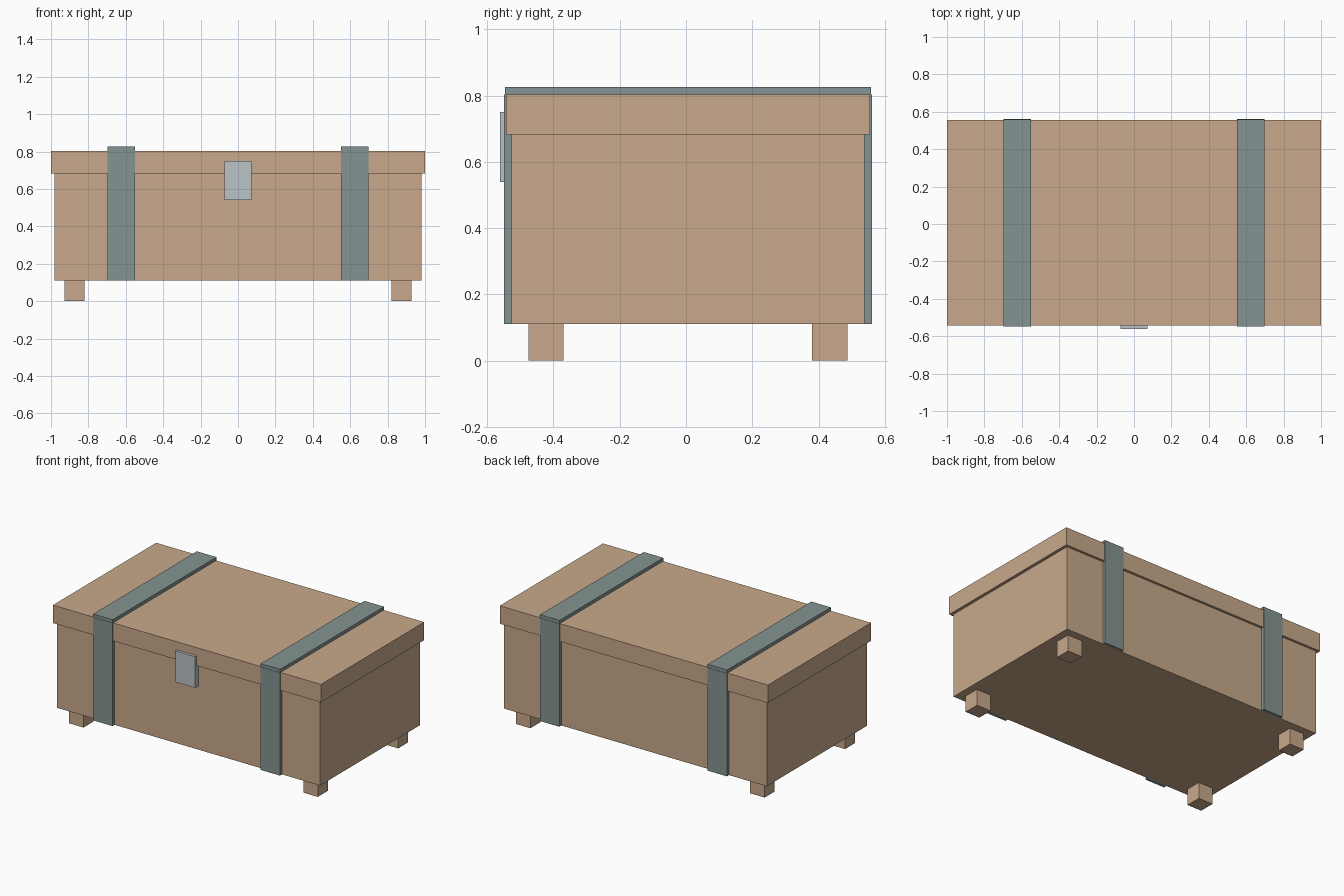
import bpy

if "Cube" in bpy.data.objects:
    bpy.data.objects.remove(bpy.data.objects["Cube"])


def srgb(r, g, b):
    f = lambda c: c / 12.92 if c <= 0.04045 else ((c + 0.055) / 1.055) ** 2.4
    return (f(r / 255), f(g / 255), f(b / 255), 1.0)


def material(name, rgb):
    m = bpy.data.materials.new(name)
    m.diffuse_color = srgb(*rgb)
    m.use_nodes = True
    m.node_tree.nodes["Principled BSDF"].inputs["Base Color"].default_value = m.diffuse_color
    return m


wood = material("tan wood", (200, 169, 139))
iron = material("grey green strap metal", (132, 148, 146))
steel = material("pale latch metal", (186, 195, 199))


def box(name, mat, x, y, z):
    """Box from (min, max) pairs on each axis."""
    bpy.ops.mesh.primitive_cube_add(size=1)
    ob = bpy.context.object
    ob.name = name
    mid = [(a + b) / 2 for a, b in (x, y, z)]
    dim = [b - a for a, b in (x, y, z)]
    for v in ob.data.vertices:
        v.co = [m + c * d for m, c, d in zip(mid, v.co, dim)]
    ob.data.materials.append(mat)
    return ob


CY = 0.006   # chest centre; the latch shifts it slightly back


def span(half, centre=0.0):
    return (centre - half, centre + half)


# Chest body and overhanging lid
box("body", wood, span(0.98), span(0.533, CY), (0.11, 0.683))
box("lid", wood, span(1.0), span(0.55, CY), (0.683, 0.804))

# Four block feet
for sx, xn in ((-1, "left"), (1, "right")):
    for sy, yn in ((-1, "front"), (1, "back")):
        box(f"{yn}_{xn}_foot", wood, span(0.054, sx * 0.874),
            span(0.053, CY + sy * 0.428), (0.0, 0.11))

# Two straps, each a front, back and top band
for sx, xn in ((-1, "left"), (1, "right")):
    xs = span(0.073, sx * 0.625)
    box(f"{xn}_strap_front", iron, xs, (CY - 0.555, CY - 0.533), (0.11, 0.804))
    box(f"{xn}_strap_back", iron, xs, (CY + 0.533, CY + 0.555), (0.11, 0.804))
    box(f"{xn}_strap_top", iron, xs, span(0.553, CY), (0.804, 0.826))

# Latch plate on the front
box("latch", steel, span(0.073), (-0.562, CY - 0.533), (0.54, 0.75))
